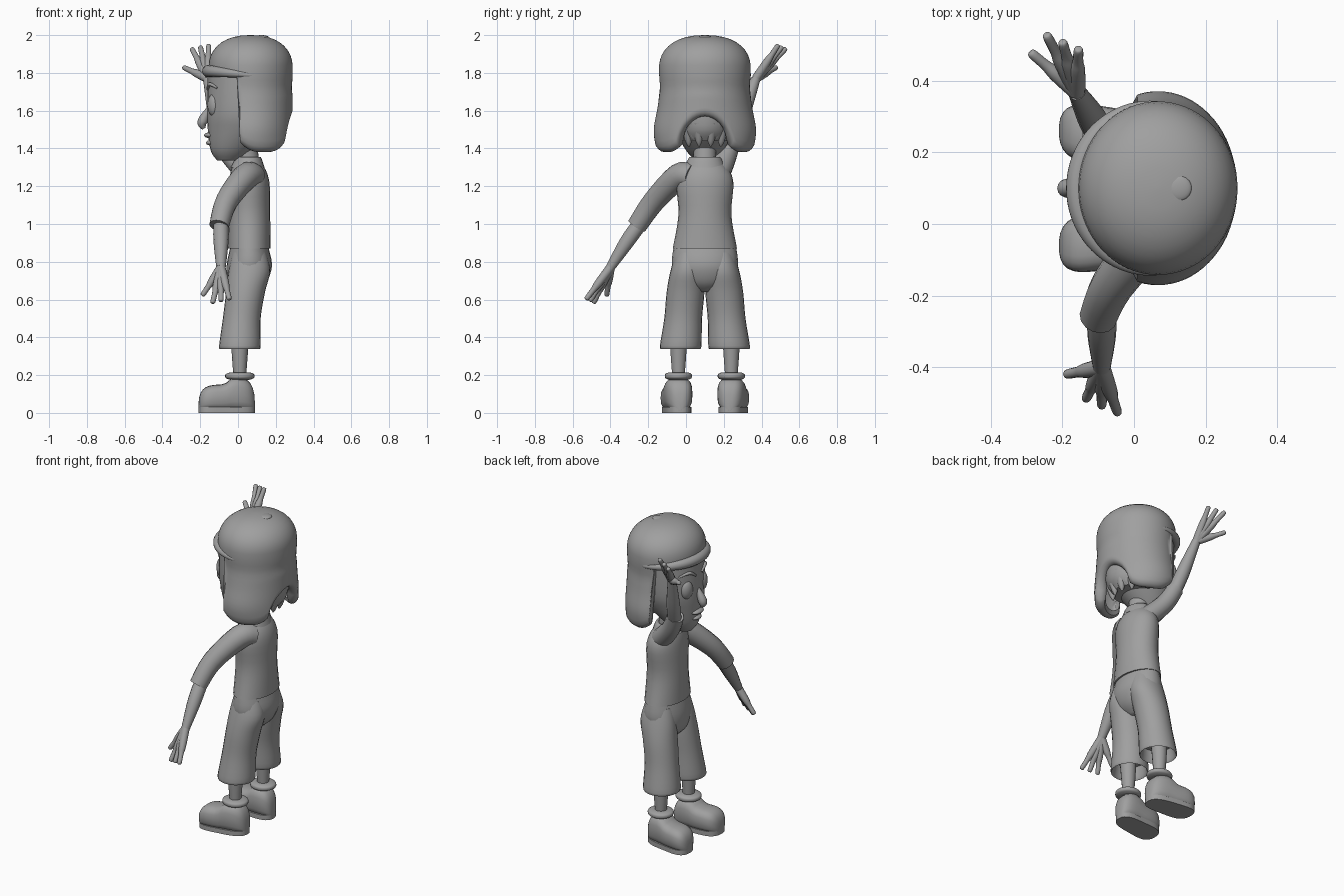
import bpy, bmesh, math
from mathutils import Vector

if "Cube" in bpy.data.objects:
    bpy.data.objects.remove(bpy.data.objects["Cube"])

GREY = (.35, .35, .35, 1)
MID = .1  # y of the body's plane of symmetry
SIDES = {"left": -1, "right": 1}

material = bpy.data.materials.new("plain_grey")
material.use_nodes = True
material.diffuse_color = GREY
material.node_tree.nodes["Principled BSDF"].inputs["Base Color"].default_value = GREY


def finish(name, bm):
    bmesh.ops.recalc_face_normals(bm, faces=bm.faces)
    mesh = bpy.data.meshes.new(name)
    bm.to_mesh(mesh)
    bm.free()
    obj = bpy.data.objects.new(name, mesh)
    bpy.context.collection.objects.link(obj)
    mesh.materials.append(material)
    bpy.ops.object.select_all(action="DESELECT")
    obj.select_set(True)
    bpy.context.view_layer.objects.active = obj
    bpy.ops.object.shade_smooth_by_angle(angle=math.radians(50))
    return obj


def refine(rows, steps=4):
    """Smooth interpolation through a list of tuples."""
    rows = [Vector(row) for row in rows]
    padded = [rows[0], *rows, rows[-1]]
    result = []
    for before, start, end, after in zip(padded, padded[1:], padded[2:], padded[3:]):
        for step in range(steps):
            t = step / steps
            ease = t * t * (3 - 2 * t)
            tangent_in = (end - before) / 2
            tangent_out = (after - start) / 2
            bend = tangent_in * t * (1 - t) ** 2 - tangent_out * t * t * (1 - t)
            result.append(start.lerp(end, ease) + bend)
    return result + [rows[-1]]


def circle(count):
    turns = [math.tau * i / count for i in range(count)]
    return [(math.cos(turn), math.sin(turn)) for turn in turns]


def skin(name, rings, caps=(0, -1)):
    bm = bmesh.new()
    loops = [[bm.verts.new(point) for point in ring] for ring in rings]
    for lower, upper in zip(loops, loops[1:]):
        for i in range(len(lower)):
            bm.faces.new((lower[i - 1], lower[i], upper[i], upper[i - 1]))
    for end in caps:
        bm.faces.new(loops[end])
    return finish(name, bm)


def loft(name, rows, base=MID, lean=0):
    """Upright body: rows of height, x centre, x radius, y radius."""
    return skin(name, [[(x + rx * c, base + lean * z + ry * s, z) for c, s in circle(24)]
                       for z, x, rx, ry in refine(rows)])


def limb(name, points):
    """Round tube through points of x, y, z, radius."""
    path = refine(points)
    rings, turn, previous = [], None, Vector((0, 0, 1))
    for i, point in enumerate(path):
        ahead = path[min(i + 1, len(path) - 1)] - path[max(i - 1, 0)]
        direction = ahead.to_3d().normalized()
        swing = previous.rotation_difference(direction)
        turn = swing @ turn if turn else swing
        previous = direction
        rings.append([point.to_3d() + turn @ Vector((c, s, 0)) * point.w for c, s in circle(14)])
    return skin(name, rings)


def ball(name, position, size, turn=0):
    bm = bmesh.new()
    bmesh.ops.create_uvsphere(bm, u_segments=20, v_segments=12, radius=1)
    bmesh.ops.scale(bm, vec=size, verts=bm.verts)
    obj = finish(name, bm)
    obj.location = position
    obj.rotation_euler.z = turn
    return obj


# Head with a tapered jaw, facing -x
loft("head", [(1.335, -.05, .06, .05), (1.39, -.03, .115, .1), (1.5, .02, .18, .16),
              (1.6, .03, .193, .19), (1.8, .05, .21, .2)])
limb("nose", [(-.15, MID, 1.62, .01), (-.18, MID, 1.56, .025), (-.19, MID, 1.53, .024),
              (-.18, MID, 1.505, .01)])
ball("upper_lip", (-.15, MID, 1.47), (.03, .05, .015))
ball("lower_lip", (-.14, MID, 1.43), (.03, .04, .015))
for side, s in SIDES.items():
    ball(side + "_eye", (-.13, MID + s * .08, 1.63), (.03, .04, .06), -s * .4)
    limb(side + "_brow", [(-.16, MID + s * .03, 1.71, .006), (-.15, MID + s * .08, 1.74, .01),
                          (-.11, MID + s * .13, 1.72, .005)])


# Winter cap: one shell whose lower edge dips into flaps and arches at the nape
def cap_point(angle, z, inset=0):
    if z > 1.82:
        bulge = 2.3
        radius = .243 * (1 - ((z - 1.82) / .18) ** bulge) ** (1 / bulge)
    else:
        waist = .006 * math.exp(-((z - 1.72) / .05) ** 2)
        radius = .243 - waist + .028 * math.exp(-((z - 1.49) / .11) ** 2)
    across = min(radius * .92, .222) - inset
    return (.067 + across * math.cos(angle), MID + (radius - inset) * math.sin(angle), z)


def cap_edge(angle):
    from_back = math.degrees(math.acos(math.cos(angle)))
    if from_back < 32:
        return 1.41 + .16 * math.cos(math.radians(from_back) * 2.75) ** .5
    if from_back < 107:
        return 1.38 + .05 * abs((from_back - 68) / 38) ** 3
    return 1.78


angles = [math.radians(degrees) for degrees in range(0, 360, 5)]
rings = []
for step in range(10):
    height = 1.82 + .18 * math.cos(.02 + step * .16)
    rings.append([cap_point(angle, height) for angle in angles])
for step in range(1, 15):
    rings.append([cap_point(a, 1.82 + (cap_edge(a) + .03 - 1.82) * step / 14) for a in angles])
for lift, inset in ((.013, .008), (.003, .02), (0, .035), (.01, .055), (.04, .065)):
    rings.append([cap_point(a, cap_edge(a) + lift, inset) for a in angles])
skin("cap", rings, caps=(0,))
ball("cap_button", (.125, MID, 1.99), (.036, .036, .01))

# Turned-up brim across the forehead
brim = []
for step in range(15):
    swell = math.sin(math.pi * step / 14)
    x, y, z = cap_point(math.pi * (.45 + 1.1 * step / 14), 1.8, .012)
    brim.append((x - .015 * swell, y, 1.785 + .025 * swell, .01 + .022 * swell))
limb("cap_brim", brim)

# Ragged hair under the nape arch
loft("nape_hair", [(1.44, .09, .12, .12), (1.5, .08, .17, .15), (1.6, .08, .18, .18)])
for tuft in range(-3, 4):
    out = Vector((math.cos(tuft / 4), math.sin(tuft / 4), 0)) * .14
    root = Vector((.08, MID, 1.54)) + out
    drop = Vector((0, 0, -.1 - .03 * (tuft % 2))) - out * .12
    limb("hair_tuft", [(*(root + drop * t), .036 * math.sqrt(1.01 - t)) for t in (0, .4, .8, 1)])

# Neck, collar, shirt and the seat of the shorts
loft("neck", [(1.27, .06, .06, .06), (1.43, .04, .06, .06)])
loft("collar", [(1.3, .05, .09, .11), (1.355, .055, .065, .08), (1.34, .05, .05, .05)])
loft("shirt", [(.87, .06, .113, .17), (1.05, .06, .11, .14), (1.23, .06, .105, .15),
               (1.32, .05, .075, .1), (1.34, .05, .03, .04)])
loft("shorts_seat", [(.88, .06, .1, .165), (.78, .06, .12, .175), (.69, .05, .1, .14),
                     (.64, .045, .05, .05)])


# Lower body, mirrored about the middle
def shoe_section(t):
    """Position, half width and height of the shoe from heel to toe."""
    x = -.06 + .15 * math.sin(t)
    fade = 1 - math.sin(t) ** 4
    ankle = 1 / (1 + math.exp(-99 * (x + .05)))
    return x, (.075 - .06 * x) * fade ** .4, (.14 + .04 * ankle) * fade ** .3


def boxy(value):
    return math.copysign(abs(value) ** .7, value)


sections = [shoe_section(1.5 - step / 6) for step in range(19)]
for side, s in SIDES.items():
    y = MID + s * .14
    loft(side + "_shorts_leg", [(.85, .06, .09, .07), (.75, .06, .11, .09), (.64, .04, .103, .1),
                                (.5, .02, .1, .1), (.355, .01, .11, .11), (.35, .01, .1, .1),
                                (.42, .01, .09, .09)], MID + s * .16, -s * .09)
    limb(side + "_leg", [(.02, y, .5, .05), (.01, y, .35, .045), (.01, y, .15, .03)])
    loft(side + "_sock", [(.175, .01, .05, .05), (.185, .01, .075, .07), (.205, .01, .075, .07),
                          (.215, .01, .05, .05)], y)
    skin(side + "_shoe", [[(x, y - s * x / 10 + w * boxy(c), .01 + h * (1 + boxy(v)) / 2)
                           for c, v in circle(20)] for x, w, h in sections])
    outline = [(x, w * .92) for x, w, h in sections]
    outline += [(x, -w) for x, w in reversed(outline)]
    skin(side + "_sole", [[(x, y - s * x / 10 + w, z) for x, w in outline] for z in (0, .03)])


# Arms: one hanging, one raised in a wave
def arm(name, sleeve, forearm, middle_tip, thumb_tip):
    limb(name + "_sleeve", sleeve)
    limb(name + "_forearm", forearm)
    wrist, middle = Vector(forearm[-1][:3]), Vector(middle_tip)
    spread = Vector((.045, -.02, .01))
    fingers = [(wrist.lerp(middle, .5) + spread * i * .5, middle + spread * i) for i in (-1, 0, 1)]
    thumb = Vector(thumb_tip)
    fingers.append((wrist.lerp(thumb, .45), thumb))
    for knuckle, tip in fingers:
        limb(name + "_finger", [(*wrist, .024), (*knuckle, .021), (*knuckle.lerp(tip, .4), .015),
                                (*knuckle.lerp(tip, .92), .013), (*tip, .005)])


arm("lowered",
    [(.08, .03, 1.25, .07), (.04, -.04, 1.25, .07), (-.06, -.17, 1.12, .06), (-.1, -.26, .99, .053)],
    [(-.09, -.23, 1.02, .04), (-.09, -.31, .91, .04), (-.09, -.4, .77, .025)],
    (-.09, -.51, .59), (-.19, -.42, .62))
arm("raised",
    [(.08, .16, 1.25, .06), (.04, .18, 1.28, .06), (-.05, .22, 1.38, .055), (-.1, .25, 1.48, .05)],
    [(-.09, .24, 1.44, .04), (-.12, .3, 1.58, .04), (-.16, .37, 1.77, .025)],
    (-.2, .51, 1.94), (-.29, .48, 1.83))
